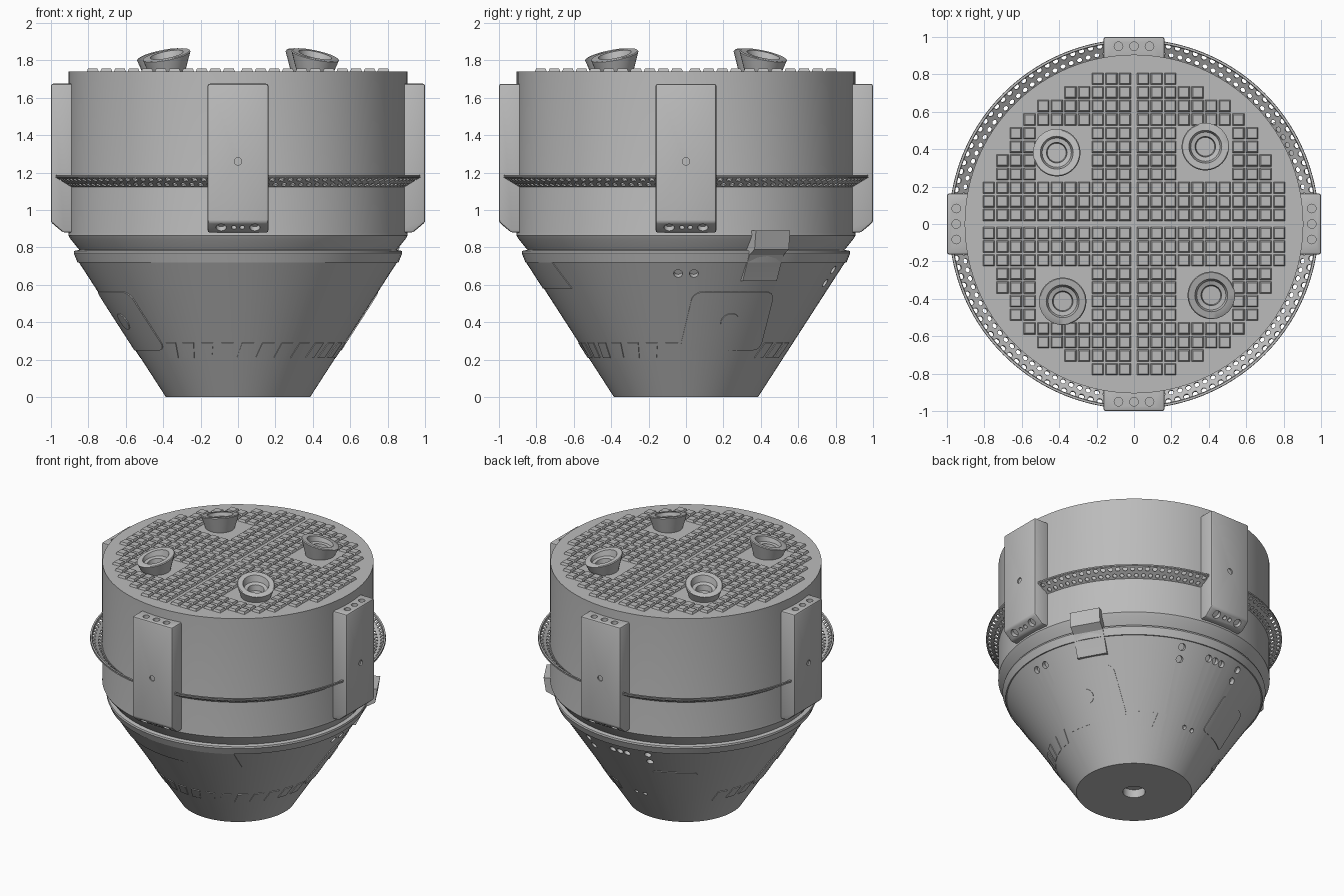
import bpy, bmesh
from math import sin, cos, pi, radians, sqrt, hypot
from mathutils import Vector, Matrix

if "Cube" in bpy.data.objects:
    bpy.data.objects.remove(bpy.data.objects["Cube"])

grey = bpy.data.materials.new("hull_grey")
grey.use_nodes = True
grey.diffuse_color = (0.5, 0.5, 0.5, 1)
grey.node_tree.nodes["Principled BSDF"].inputs["Base Color"].default_value = (0.5, 0.5, 0.5, 1)


def make(name, bm, recalc=True):
    if recalc:
        bmesh.ops.recalc_face_normals(bm, faces=bm.faces)
    mesh = bpy.data.meshes.new(name)
    bm.to_mesh(mesh)
    bm.free()
    mesh.materials.append(grey)
    obj = bpy.data.objects.new(name, mesh)
    bpy.context.collection.objects.link(obj)
    return obj


def finish(obj, angle=30):
    # apply the modifiers, then smooth the curved faces
    graph = bpy.context.evaluated_depsgraph_get()
    mesh = bpy.data.meshes.new_from_object(obj.evaluated_get(graph))
    obj.modifiers.clear()
    obj.data = mesh
    bpy.ops.object.select_all(action="DESELECT")
    obj.select_set(True)
    bpy.context.view_layer.objects.active = obj
    bpy.ops.object.shade_smooth_by_angle(angle=radians(angle))


def lathe(profile, steps, closed=False):
    bm = bmesh.new()
    verts = [bm.verts.new((r, 0, z)) for r, z in profile]
    pairs = list(zip(verts, verts[1:])) + ([(verts[-1], verts[0])] if closed else [])
    edges = [bm.edges.new(p) for p in pairs]
    bmesh.ops.spin(bm, geom=verts + edges, axis=(0, 0, 1), cent=(0, 0, 0),
                   angle=2 * pi, steps=steps, use_duplicate=False)
    bmesh.ops.remove_doubles(bm, verts=bm.verts, dist=0.0001)
    return bm


def extrude_profile(name, profile, width, azimuth):
    # radius/height outline, extruded sideways and turned to its azimuth
    bm = bmesh.new()
    face = bm.faces.new([bm.verts.new((r, -width / 2, z)) for r, z in profile])
    new = bmesh.ops.extrude_face_region(bm, geom=[face])["geom"]
    bmesh.ops.translate(bm, vec=(0, width, 0),
                        verts=[v for v in new if isinstance(v, bmesh.types.BMVert)])
    obj = make(name, bm)
    obj.rotation_euler.z = radians(azimuth)
    return obj


def add_drill(bm, centre, direction, radius, depth):
    turn = Vector(direction).to_track_quat("Z", "Y").to_matrix().to_4x4()
    bmesh.ops.create_cone(bm, cap_ends=True, segments=16, radius1=radius, radius2=radius,
                          depth=depth, matrix=Matrix.Translation(centre) @ turn)


def cut(obj, drills, name):
    cutter = make(name, drills)
    cutter.hide_render = True
    cutter.parent = obj
    mod = obj.modifiers.new("holes", "BOOLEAN")
    mod.operation = "DIFFERENCE"
    mod.solver = "EXACT"
    mod.object = cutter
    bpy.context.view_layer.update()
    finish(obj)
    bpy.data.objects.remove(cutter)


def cone_radius(z):
    return 0.385 + 0.646 * z


# Hull: truncated cone, shoulder lip and cylinder
hull = make("hull", lathe([
    (0, 0.06), (0.075, 0.06), (0.075, 0), (0.385, 0), (0.85, 0.72), (0.858, 0.72),
    (0.878, 0.77), (0.875, 0.782), (0.848, 0.787), (0.895, 0.845), (0.907, 0.865),
    (0.905, 0.88), (0.905, 1.74), (0, 1.74)], 96))
drills = bmesh.new()
for az, z in [(-3, .66), (3, .66), (73, .68), (73, .61), (88, .66), (92, .66), (96, .66),
              (107, .68), (107, .61), (88, .25), (95, .25)]:
    a, r = radians(az), cone_radius(z)
    size = 0.024 if z > 0.6 else 0.015
    add_drill(drills, (r * cos(a), r * sin(a), z), (cos(a), sin(a), -0.646), size, 0.06)
cut(hull, drills, "hull_drills")


# Thin plates that follow the cone
def cone_plate(name, az, z0, z1, width, corner=0.0, slant=0.0, lift=0.005, columns=24):
    bm = bmesh.new()
    rows = []
    for i in range(columns + 1):
        s = -width / 2 * cos(pi * i / columns)
        over = max(0, abs(s) - (width / 2 - corner))
        inset = (corner - sqrt(max(0, corner ** 2 - over ** 2))) * 0.84
        column = []
        for j in range(5):
            z = z0 + inset + (z1 - z0 - 2 * inset) * j / 4
            a = radians(az) + (s + slant * (z - z0)) / cone_radius(z)
            r = cone_radius(z) + lift
            column.append(bm.verts.new((r * cos(a), r * sin(a), z)))
        rows.append(column)
    for left, right in zip(rows, rows[1:]):
        for j in range(4):
            bm.faces.new((left[j], right[j], right[j + 1], left[j + 1]))
    obj = make(name, bm, recalc=False)
    mod = obj.modifiers.new("thickness", "SOLIDIFY")
    mod.thickness = 0.009
    mod.offset = -1
    bpy.context.view_layer.update()
    finish(obj)


for side, az in (("left", 21), ("right", 201)):
    cone_plate(side + "_hatch", az, 0.25, 0.56, 0.47, corner=0.05, lift=0.007)
    cone_plate(side + "_hatch_window", az, 0.36, 0.445, 0.1, corner=0.05, lift=0.013)
cone_plate("rear_hatch", 119, 0.28, 0.52, 0.3, corner=0.03)
cone_plate("front_panel", 270, 0.58, 0.722, 0.98, columns=40)
for i, az in enumerate([48, 58, 67, 148, 159, 170] + [229 + 11 * k for k in range(12)]):
    cone_plate("lower_tile_%d" % i, az, 0.21, 0.29, 0.065, slant=0.3, columns=4)

# Side umbilical cover
cover = extrude_profile("umbilical_cover", [
    (0.74, 0.62), (0.80, 0.62), (0.84, 0.70), (0.875, 0.76), (0.93, 0.79),
    (0.945, 0.89), (0.86, 0.89)], 0.21, 29.5)
finish(cover)

# Four side fairings with drilled thruster ports
for k, side in enumerate(("left", "rear", "right", "front")):
    fairing = extrude_profile(side + "_fairing", [
        (0.84, 0.88), (0.935, 0.88), (1, 0.935), (1, 1.675), (0.84, 1.675)], 0.325, 90 * k)
    bevel = fairing.modifiers.new("soft_edges", "BEVEL")
    bevel.width = 0.012
    bevel.segments = 2
    drills = bmesh.new()
    for y in (-0.083, 0, 0.083):
        add_drill(drills, (0.95, y, 1.675), (0, 0, 1), 0.023, 0.05)
    add_drill(drills, (1, 0, 1.26), (1, 0, 0), 0.02, 0.02)
    for y, size in ((-0.09, 0.028), (-0.022, 0.014), (0.022, 0.014), (0.09, 0.028)):
        add_drill(drills, (0.967, y, 0.907), (0.65, 0, -0.76), size, 0.06)
    cut(fairing, drills, side + "_drills")

# Perforated flange: two staggered rows of cells, each with an octagonal hole
bm = bmesh.new()
CELLS = 25
step = radians(74) / CELLS
square = [(1, 0), (1, 1), (0, 1), (-1, 1), (-1, 0), (-1, -1), (0, -1), (1, -1)]


def flange_point(angle, t):
    r = 0.9 + 0.084 * t
    return bm.verts.new((r * cos(angle), r * sin(angle), 1.13 + 0.052 * t))


for quarter in range(4):
    for row in range(2):
        for c in range(CELLS):
            mid = radians(90 * quarter + 8) + step * (c + 0.5 + row / 2)
            outer = [flange_point(mid + u * step / 2, (row + 0.5 + v / 2) / 2) for u, v in square]
            inner = [flange_point(mid + 0.62 * u / hypot(u, v) * step / 2,
                                  (row + 0.5 + 0.31 * v / hypot(u, v)) / 2) for u, v in square]
            for i in range(8):
                j = (i + 1) % 8
                bm.faces.new((outer[i], outer[j], inner[j], inner[i]))
bmesh.ops.remove_doubles(bm, verts=bm.verts, dist=0.0005)
flange = make("perforated_flange", bm)
flange.modifiers.new("thickness", "SOLIDIFY").thickness = 0.008
bpy.context.view_layer.update()
finish(flange)
rim = make("flange_rim", lathe([(0.972, 1.172), (0.984, 1.172), (0.987, 1.188), (0.975, 1.188)],
                               96, closed=True))
finish(rim)

# Raised tiles on the top disc, left clear around the four nozzles
bm = bmesh.new()
PITCH = 0.0728
for i in range(11):
    for j in range(11):
        if (i + 1) ** 2 + (j + 1) ** 2 > 130 or (3 <= i <= 6 and 3 <= j <= 6):
            continue
        for sx in (-1, 1):
            for sy in (-1, 1):
                place = Matrix.Translation((sx * (0.012 + PITCH * (i + 0.5)),
                                            sy * (0.012 + PITCH * (j + 0.5)), 1.747))
                bmesh.ops.create_cone(
                    bm, cap_ends=True, segments=4, radius1=0.046, radius2=0.036, depth=0.018,
                    matrix=place @ Matrix.Rotation(pi / 4, 4, "Z"))
make("top_tiles", bm)

# Four flared nozzles, tilted outward
for k in range(4):
    bm = lathe([(0, 0), (0.098, 0), (0.127, 0.09), (0.122, 0.095), (0.088, 0.095),
                (0.078, 0.06), (0.055, 0.055), (0.05, 0.02), (0, 0.02)], 32)
    for v in bm.verts:
        v.co.z -= 0.27 * v.co.x * v.co.z / 0.09
    az = radians(47.3 + 90 * k)
    nozzle = make("nozzle_%d" % (k + 1), bm)
    nozzle.location = (0.562 * cos(az), 0.562 * sin(az), 1.735)
    nozzle.rotation_euler.z = az
    finish(nozzle)
